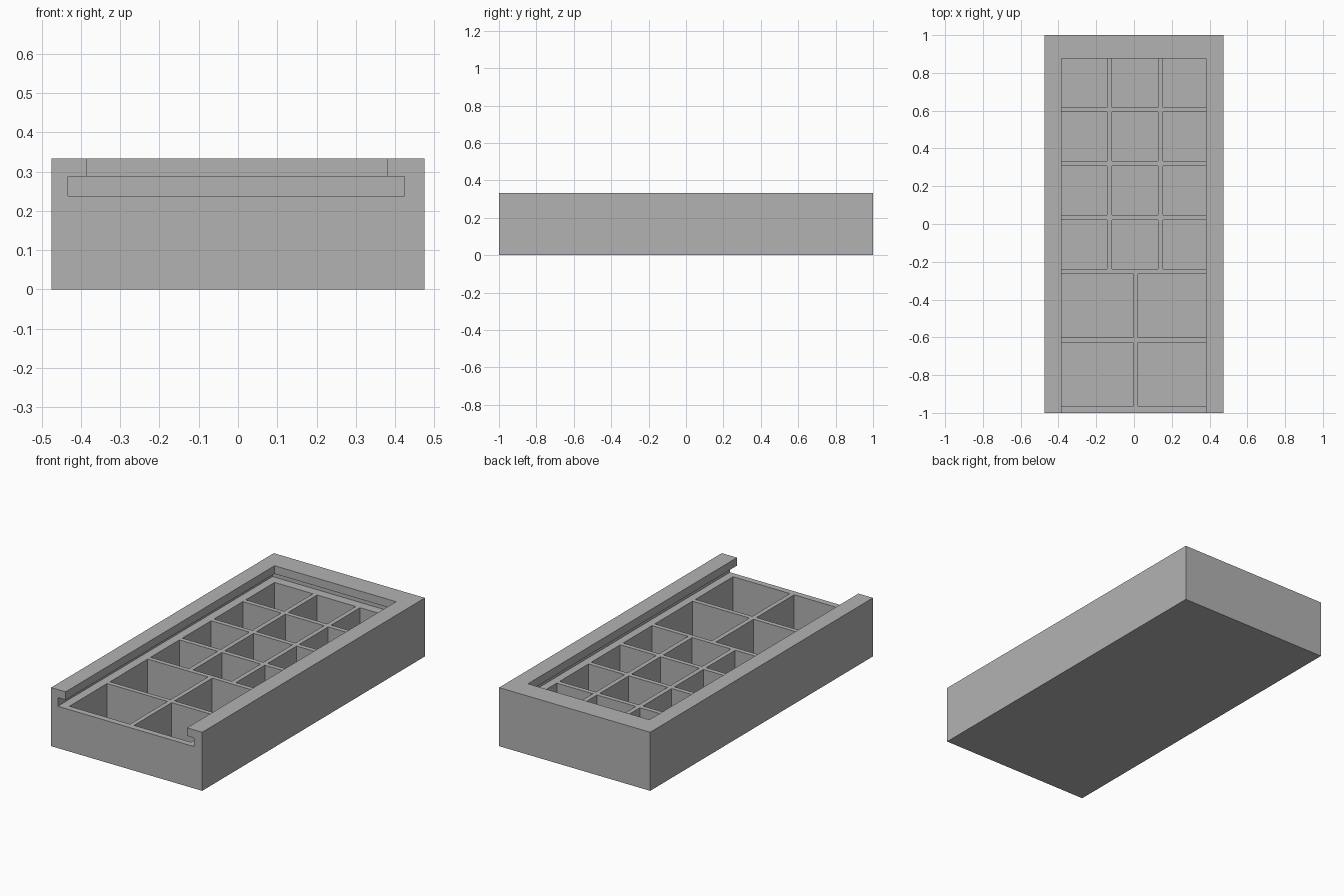
import bpy
import bmesh
from mathutils import Matrix, Vector

cube = bpy.data.objects.get("Cube")
if cube:
    bpy.data.objects.remove(cube, do_unlink=True)

# Main dimensions
HALF_W, HALF_L, HEIGHT = 0.475, 1.0, 0.333
LEFT, RIGHT, BACK = -0.384, 0.38, 0.877      # inner edges of the opening
SLOT_LOW, SLOT_HIGH = 0.238, 0.287           # groove for the sliding lid
FLOOR, RIB = 0.03, 0.026

grey = bpy.data.materials.new("plain_grey")
grey.use_nodes = True
colour = (0.45, 0.45, 0.45, 1)
grey.diffuse_color = colour
grey.node_tree.nodes["Principled BSDF"].inputs["Base Color"].default_value = colour


def add_boxes(name, boxes):
    """One object made of boxes, each given by its low and high corner."""
    bm = bmesh.new()
    for low, high in boxes:
        low, high = Vector(low), Vector(high)
        place = Matrix.Translation((low + high) / 2) @ Matrix.Diagonal((high - low).to_4d())
        bmesh.ops.create_cube(bm, size=1, matrix=place)
    mesh = bpy.data.meshes.new(name)
    bm.to_mesh(mesh)
    bm.free()
    mesh.materials.append(grey)
    obj = bpy.data.objects.new(name, mesh)
    bpy.context.collection.objects.link(obj)
    return obj


# Solid block
tray = add_boxes("compartment_tray", [((-HALF_W, -HALF_L, 0), (HALF_W, HALF_L, HEIGHT))])

# Lid groove, open at the front, and the narrower opening above it
groove = add_boxes("groove_cutter", [((-0.433, -1.2, SLOT_LOW), (0.424, 0.93, SLOT_HIGH))])
opening = add_boxes("opening_cutter", [((LEFT, -1.2, 0.26), (RIGHT, BACK, 0.5))])

# Compartments: four rows of three small ones, then two rows of two large ones
small_x = [(LEFT, -0.143), (-0.117, 0.127), (0.153, RIGHT)]
large_x = [(LEFT, -0.004), (0.022, RIGHT)]
pockets = []
y = BACK
for count, depth, columns in ((4, 0.259, small_x), (2, 0.338, large_x)):
    for row in range(count):
        for x0, x1 in columns:
            pockets.append(((x0, y - depth, FLOOR), (x1, y, 0.26)))
        y -= depth + RIB
compartments = add_boxes("compartment_cutter", pockets)

# Cut everything out of the block
cutters = (groove, opening, compartments)
for cutter in cutters:
    cutter.hide_render = True
    mod = tray.modifiers.new(cutter.name, 'BOOLEAN')
    mod.operation = 'DIFFERENCE'
    mod.solver = 'EXACT'
    mod.object = cutter

# Keep the finished mesh and drop the cutters
bpy.context.view_layer.update()
graph = bpy.context.evaluated_depsgraph_get()
finished = bpy.data.meshes.new_from_object(tray.evaluated_get(graph))
tray.modifiers.clear()
tray.data = finished
for cutter in cutters:
    bpy.data.objects.remove(cutter, do_unlink=True)
